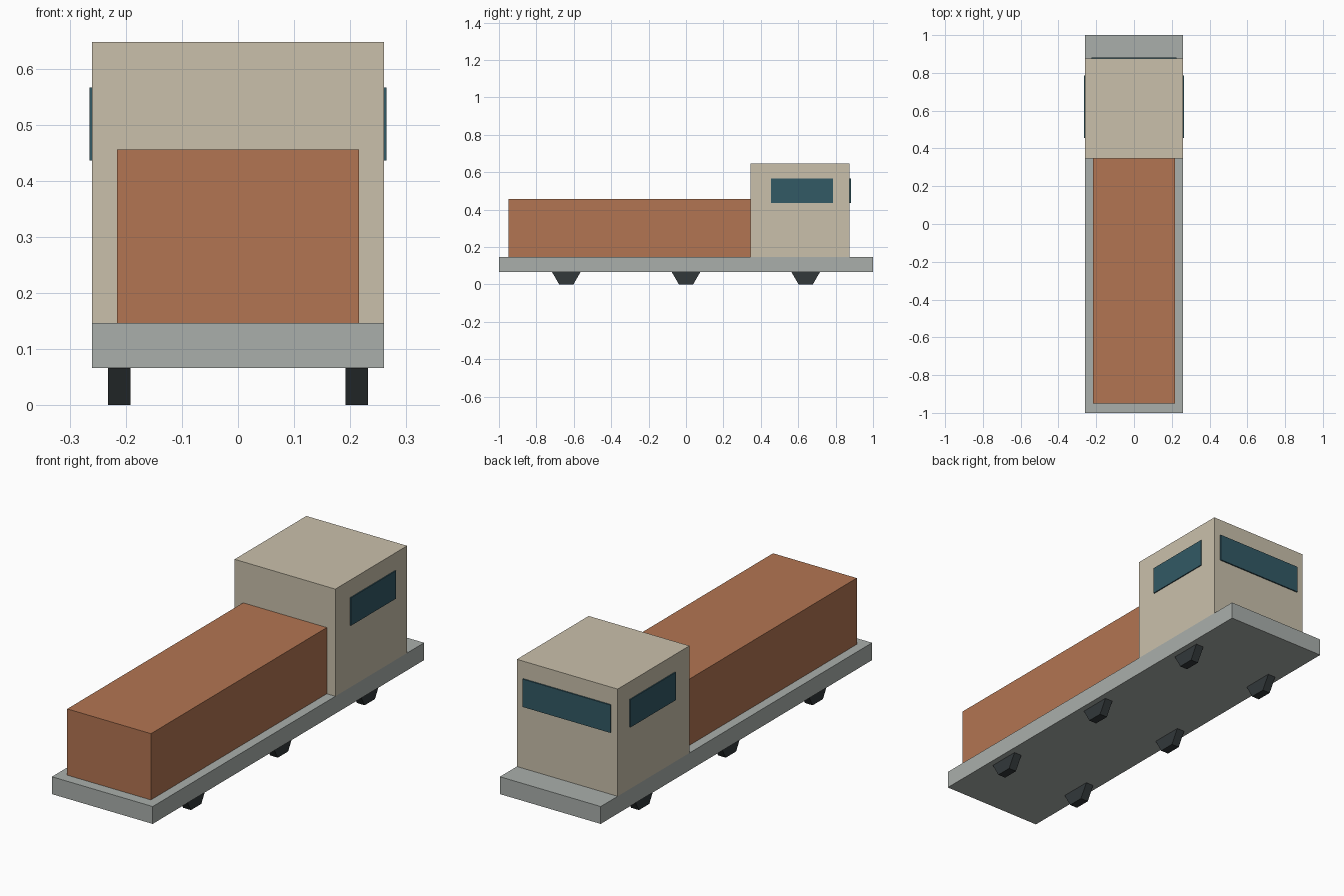
import bpy, bmesh, math
from mathutils import Matrix

if "Cube" in bpy.data.objects:
    bpy.data.objects.remove(bpy.data.objects["Cube"])


def material(name, rgb):
    m = bpy.data.materials.new(name)
    m.diffuse_color = (*rgb, 1)
    m.use_nodes = True
    m.node_tree.nodes["Principled BSDF"].inputs["Base Color"].default_value = m.diffuse_color
    return m


GREY = material("deck grey", (0.40, 0.43, 0.41))
BEIGE = material("cab beige", (0.59, 0.53, 0.41))
RUST = material("cargo orange", (0.45, 0.178, 0.084))
GLASS = material("window blue", (0.032, 0.10, 0.13))
BLACK = material("wheel black", (0.032, 0.040, 0.042))


def finish(name, bm, mat):
    me = bpy.data.meshes.new(name)
    bm.to_mesh(me)
    bm.free()
    me.materials.append(mat)
    ob = bpy.data.objects.new(name, me)
    bpy.context.collection.objects.link(ob)
    return ob


def box(name, x, y, z, mat):
    """Box from (min, max) ranges on each axis."""
    bm = bmesh.new()
    size = [r[1] - r[0] for r in (x, y, z)]
    mid = [(r[1] + r[0]) / 2 for r in (x, y, z)]
    bmesh.ops.create_cube(bm, size=1, matrix=Matrix.Translation(mid) @ Matrix.Diagonal((*size, 1)))
    return finish(name, bm, mat)


def wheel(name, x, y, mat, radius=0.076, width=0.04):
    """Six-sided wheel, flat side down, axle along x."""
    bm = bmesh.new()
    place = Matrix.Translation((x, y, radius * math.cos(math.pi / 6)))
    turn = Matrix.Rotation(math.pi / 2, 4, 'Y')
    bmesh.ops.create_cone(bm, cap_ends=True, segments=6, radius1=radius, radius2=radius,
                          depth=width, matrix=place @ turn)
    # stand the hexagon on a flat side
    if min(v.co.z for v in bm.verts) < -0.001:
        bmesh.ops.rotate(bm, verts=bm.verts, cent=place.translation,
                         matrix=Matrix.Rotation(math.pi / 6, 3, 'X'))
    return finish(name, bm, mat)


# body
box("deck", (-0.26, 0.26), (-1, 1), (0.066, 0.147), GREY)
box("cargo", (-0.216, 0.216), (-0.95, 0.346), (0.147, 0.456), RUST)
box("cab", (-0.26, 0.26), (0.346, 0.875), (0.147, 0.647), BEIGE)

# windows
WIN_Z = (0.436, 0.566)
box("windscreen", (-0.226, 0.226), (0.874, 0.881), WIN_Z, GLASS)
box("side_window_right", (0.259, 0.265), (0.454, 0.786), WIN_Z, GLASS)
box("side_window_left", (-0.265, -0.259), (0.454, 0.786), WIN_Z, GLASS)

# wheels
for side, x in (("left", -0.212), ("right", 0.212)):
    for pos, y in (("rear", -0.64), ("middle", 0), ("front", 0.64)):
        wheel(f"wheel_{pos}_{side}", x, y, BLACK)
